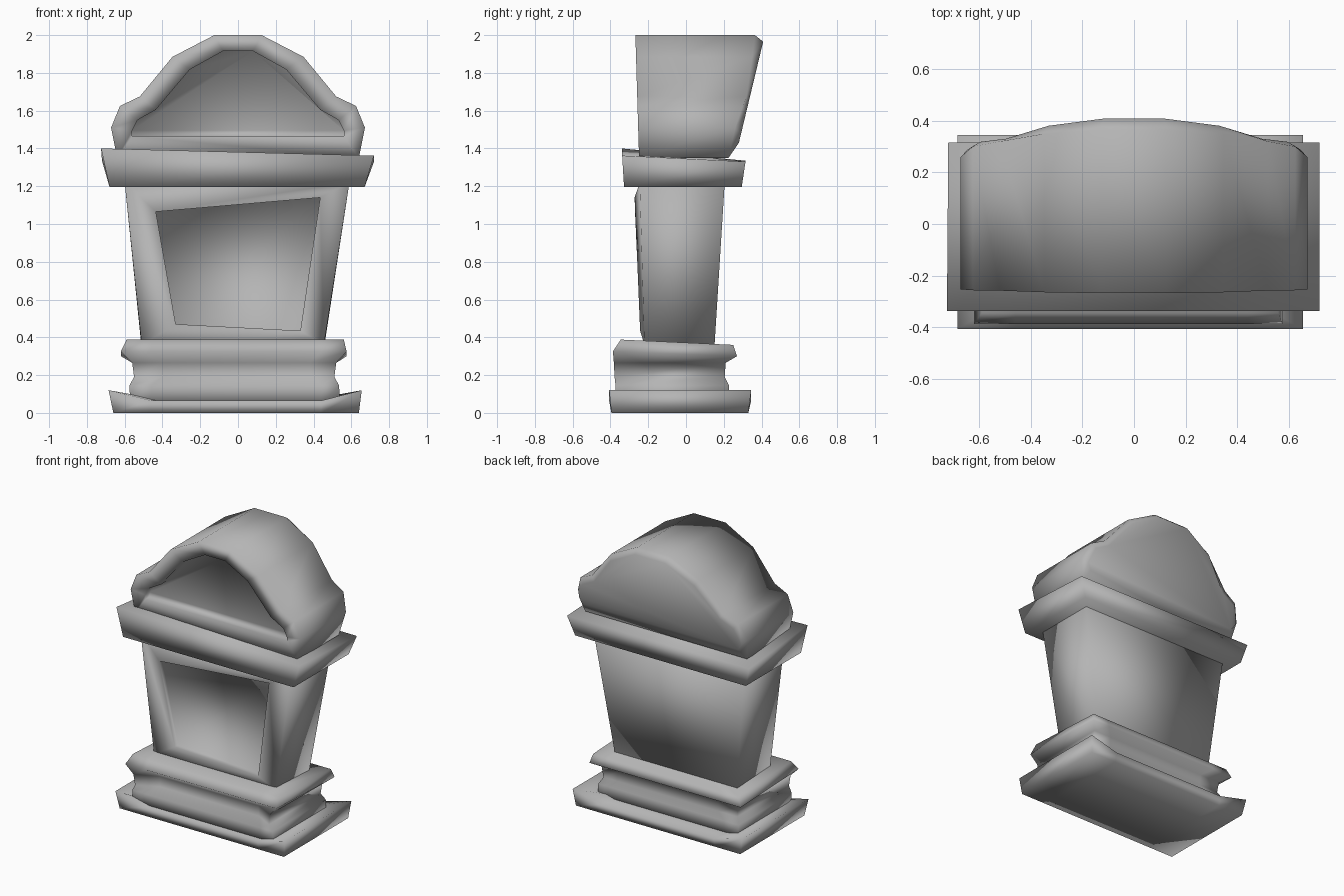
import bpy, bmesh, math

if "Cube" in bpy.data.objects:
    bpy.data.objects.remove(bpy.data.objects["Cube"])

stone = bpy.data.materials.new("stone_grey")
stone.diffuse_color = (0.46, 0.46, 0.46, 1)
stone.use_nodes = True
stone.node_tree.nodes["Principled BSDF"].inputs["Base Color"].default_value = stone.diffuse_color


def loft(name, rings, angle=180):
    """Skin a stack of equal-length closed rings and cap both ends, shaded smooth."""
    bm = bmesh.new()
    vs = [[bm.verts.new(p) for p in r] for r in rings]
    n = len(rings[0])
    for a, b in zip(vs, vs[1:]):
        for i in range(n):
            j = (i + 1) % n
            bm.faces.new((a[i], a[j], b[j], b[i]))
    bm.faces.new(vs[0])
    bm.faces.new(vs[-1])
    bmesh.ops.recalc_face_normals(bm, faces=bm.faces)
    me = bpy.data.meshes.new(name)
    bm.to_mesh(me)
    bm.free()
    for p in me.polygons:
        p.use_smooth = True
    me.set_sharp_from_angle(angle=math.radians(angle))
    me.materials.append(stone)
    ob = bpy.data.objects.new(name, me)
    bpy.context.collection.objects.link(ob)
    return ob


def ring(x0, x1, y0, y1, z, zb=None, recess=0, dip=0, m0=-0.46, m1=0.44):
    """Rectangle with two extra points on the front and back edges."""
    zb = z if zb is None else zb
    return [(x0, y0, z), (m0, y0 + recess, z - dip), (m1, y0 + recess, z - dip), (x1, y0, z),
            (x1, y1, zb), (m1, y1, zb - dip), (m0, y1, zb - dip), (x0, y1, zb)]


# Base slab with upturned corners
loft("base_slab", [
    ring(-0.66, 0.64, -0.395, 0.33, 0),
    ring(-0.685, 0.655, -0.407, 0.345, 0.12, dip=0.055),
    ring(-0.5, 0.46, -0.3, 0.17, 0.07, m0=-0.4, m1=0.38),
])

# Moulded pedestal, recessed between the front corners
loft("pedestal_moulding", [
    ring(-0.57, 0.54, -0.37, 0.23, 0.05),
    ring(-0.575, 0.535, -0.373, 0.227, 0.145),
    ring(-0.55, 0.51, -0.378, 0.205, 0.19, recess=0.07, m0=-0.40, m1=0.38),
    ring(-0.56, 0.52, -0.382, 0.21, 0.265, recess=0.07, m0=-0.40, m1=0.38),
    ring(-0.62, 0.575, -0.387, 0.27, 0.325, 0.30),
    ring(-0.59, 0.56, -0.345, 0.25, 0.388, 0.36),
])

# Flared body with a crooked sunken panel
panel = [(-0.33, -0.243, 0.47), (0.33, -0.243, 0.435),
         (0.435, -0.272, 1.14), (-0.435, -0.27, 1.065)]
loft("body", [
    [(-0.51, 0.15, 0.34), (0.455, 0.15, 0.34), (0.59, 0.205, 1.22), (-0.6, 0.205, 1.22)],
    [(-0.51, -0.22, 0.36), (0.455, -0.22, 0.36), (0.59, -0.245, 1.22), (-0.6, -0.245, 1.22)],
    panel,
    [(x, y + 0.035, z) for x, y, z in panel],
])

# Tilted cornice slab
loft("cornice", [
    [(-0.68, -0.328, 1.195), (0.67, -0.328, 1.195), (0.67, 0.295, 1.195), (-0.68, 0.295, 1.195)],
    [(-0.725, -0.338, 1.4), (0.72, -0.338, 1.362), (0.72, 0.315, 1.33), (-0.72, 0.315, 1.335)],
])

# Arched roof with a sunken front and a leaning, bulging back
half = [(0.64, 1.35), (0.672, 1.51), (0.625, 1.625), (0.52, 1.675), (0.347, 1.885), (0.125, 2.0)]
half_in = [(0.56, 1.465), (0.56, 1.495), (0.533, 1.55), (0.435, 1.605), (0.255, 1.818), (0.08, 1.915)]
back_y = [0.225, 0.26, 0.30, 0.32, 0.35, 0.365]


def arch(pts, y_of):
    """Mirror a half arch outline; y_of(index, z) gives the depth."""
    right = [(x, y_of(i, z), z) for i, (x, z) in enumerate(pts)]
    return right + [(-x, y, z) for x, y, z in reversed(right)]


half_back = [(0.61, 1.43)] + [(x * 0.955, z - 0.035) for x, z in half[1:]]
loft("arched_roof", [
    arch(half_in, lambda i, z: -0.20 + (z - 1.465) * 0.2),
    arch(half_in, lambda i, z: -0.245 - (z - 1.4) * 0.03),
    arch(half, lambda i, z: -0.25 - (z - 1.4) * 0.03),
    arch(half, lambda i, z: back_y[i]),
    arch(half_back, lambda i, z: 0.28 + (z - 1.43) * 0.24),
])
